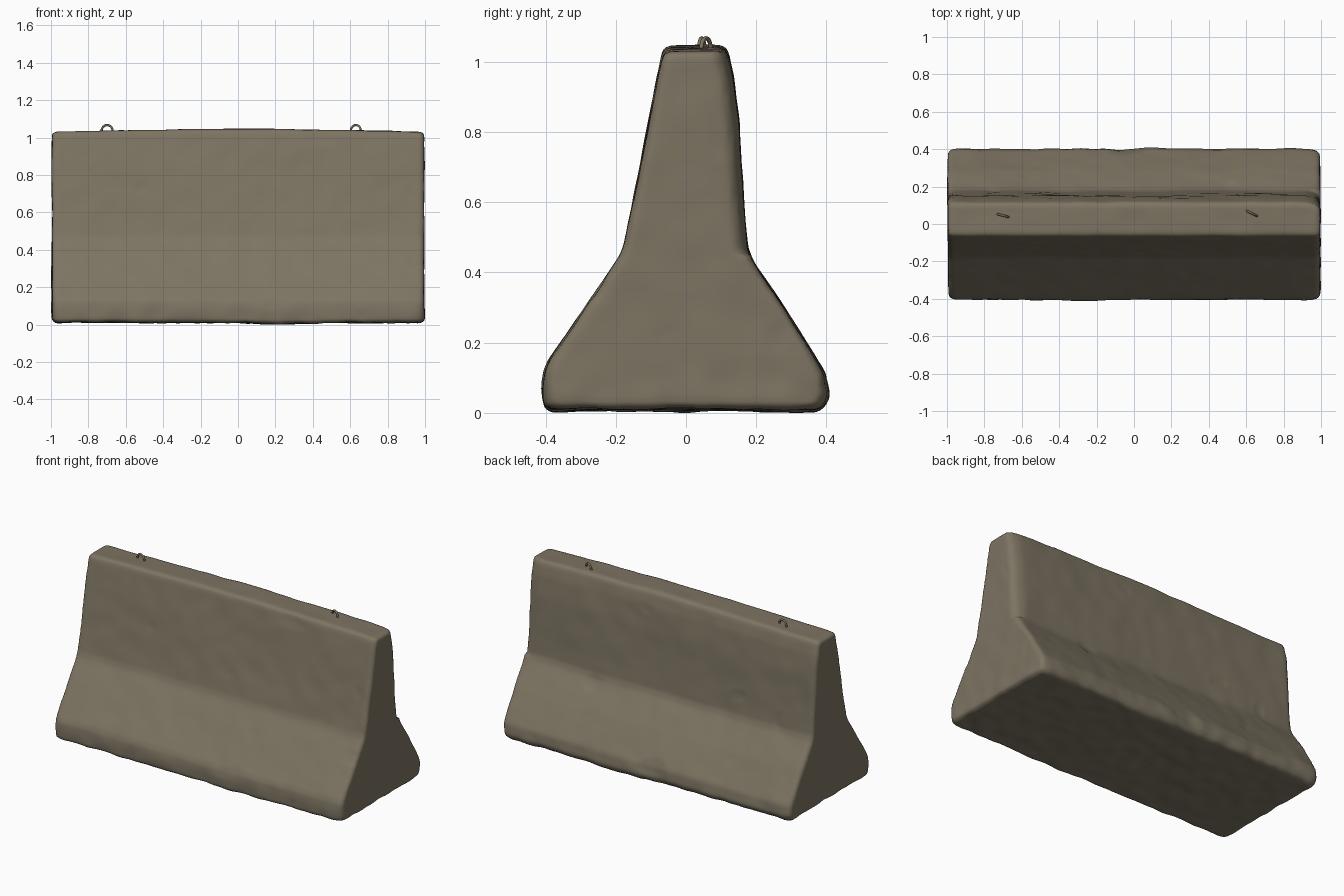
import bpy, bmesh, math
from mathutils import Vector, noise

if "Cube" in bpy.data.objects:
    bpy.data.objects.remove(bpy.data.objects["Cube"])


def material(name, col):
    m = bpy.data.materials.new(name)
    m.diffuse_color = (*col, 1)
    m.use_nodes = True
    m.node_tree.nodes["Principled BSDF"].inputs["Base Color"].default_value = m.diffuse_color
    return m


concrete = material("weathered_concrete", (0.205, 0.175, 0.123))

# Side profile (y, z) of the barrier, front at -y
profile = [(-0.385, 0.012), (-0.405, 0.025), (-0.408, 0.08), (-0.403, 0.12),
           (-0.39, 0.148), (-0.19, 0.443), (-0.176, 0.475), (-0.12, 0.745),
           (-0.068, 1.02), (-0.055, 1.036), (0.105, 1.036), (0.119, 1.02),
           (0.134, 0.95), (0.148, 0.82), (0.162, 0.62), (0.174, 0.47),
           (0.186, 0.435), (0.29, 0.285), (0.395, 0.11), (0.405, 0.05),
           (0.39, 0.02), (0.37, 0.012)]

# Barrier block: extruded profile with worn (bevelled) end edges
bm = bmesh.new()
face = bm.faces.new([bm.verts.new((-0.99, y, z)) for y, z in profile])
ext = bmesh.ops.extrude_face_region(bm, geom=[face], use_keep_orig=True)
for v in ext["geom"]:
    if isinstance(v, bmesh.types.BMVert):
        v.co.x = 0.99
bmesh.ops.recalc_face_normals(bm, faces=bm.faces)
ends = [e for e in bm.edges if abs(e.verts[0].co.x - e.verts[1].co.x) < 1e-4]
bmesh.ops.bevel(bm, geom=ends, offset=0.022, segments=3, profile=0.5, affect='EDGES')
mesh = bpy.data.meshes.new("barrier_block")
bm.to_mesh(mesh)
bm.free()
block = bpy.data.objects.new("barrier_block", mesh)
bpy.context.collection.objects.link(block)

# Even, dense surface for the cast-concrete wear
rm = block.modifiers.new("remesh", 'REMESH')
rm.mode = 'VOXEL'
rm.voxel_size = 0.0125
dg = bpy.context.evaluated_depsgraph_get()
dense = bpy.data.meshes.new_from_object(block.evaluated_get(dg))
block.modifiers.clear()
block.data = dense

# Uneven surface: broad waves, small dents, chipped lower edges and bowed top
bm = bmesh.new()
bm.from_mesh(dense)
bmesh.ops.smooth_vert(bm, verts=bm.verts, factor=0.5, use_axis_x=True, use_axis_y=True, use_axis_z=True)
bm.normal_update()
moves = []
for v in bm.verts:
    p = v.co
    d = 0.005 * noise.noise(p * 3) + 0.003 * noise.noise(p * 9 + Vector((5, 2, 1)))
    low = max(0.0, 1 - p.z / 0.2)
    d += low * 0.007 * noise.noise(p * 11 + Vector((3, 7, 4)))
    d -= 0.02 * max(0.0, noise.noise(p * 6 + Vector((1, 8, 3))) - 0.5)
    q = p + v.normal * d
    q.z += max(0.0, (p.z - 0.5) / 0.5) * (0.013 * math.cos(p.x * math.pi / 2) - 0.004)
    q.z -= max(0.0, 1 - p.z / 0.3) * 0.007 * math.exp(-((p.x - 0.25) / 0.25) ** 2)
    # back upper corner of the right end is worn away
    if p.x > 0.9 and p.y > 0.03 and p.z > 0.45:
        q.y -= 0.025 * ((p.x - 0.9) / 0.09) ** 2 * min(1, (p.y - 0.03) / 0.08)
    # bottom corners are rounded off
    corner = max(0.0, abs(p.x) - 0.92) / 0.07
    q.y *= 1 - 0.04 * low * corner ** 2
    moves.append((v, q))
for v, q in moves:
    v.co = q
xs = [v.co.x for v in bm.verts]
mid, half = (max(xs) + min(xs)) / 2, (max(xs) - min(xs)) / 2
for v in bm.verts:
    v.co.x = (v.co.x - mid) / half
for f in bm.faces:
    f.smooth = True
bm.to_mesh(dense)
bm.free()
dense.materials.clear()
dense.materials.append(concrete)


# Lifting loops: bent round bars in the top
def lifting_loop(name, x, y, turn):
    cu = bpy.data.curves.new(name, 'CURVE')
    cu.dimensions = '3D'
    cu.bevel_depth = 0.006
    cu.bevel_resolution = 2
    cu.use_fill_caps = True
    pts = [(-0.03, -0.03)]
    pts += [(-0.03 * math.cos(math.pi * i / 12), 0.03 * math.sin(math.pi * i / 12)) for i in range(13)]
    pts += [(0.03, -0.03)]
    sp = cu.splines.new('POLY')
    sp.points.add(len(pts) - 1)
    for sp_pt, (a, b) in zip(sp.points, pts):
        sp_pt.co = (a, 0, b, 1)
    cu.materials.append(concrete)
    ob = bpy.data.objects.new(name, cu)
    ob.location = (x, y, 1.037)
    ob.rotation_euler = (0, 0, math.radians(turn))
    bpy.context.collection.objects.link(ob)


lifting_loop("lifting_loop_left", -0.70, 0.045, -15)
lifting_loop("lifting_loop_right", 0.63, 0.057, -27)
